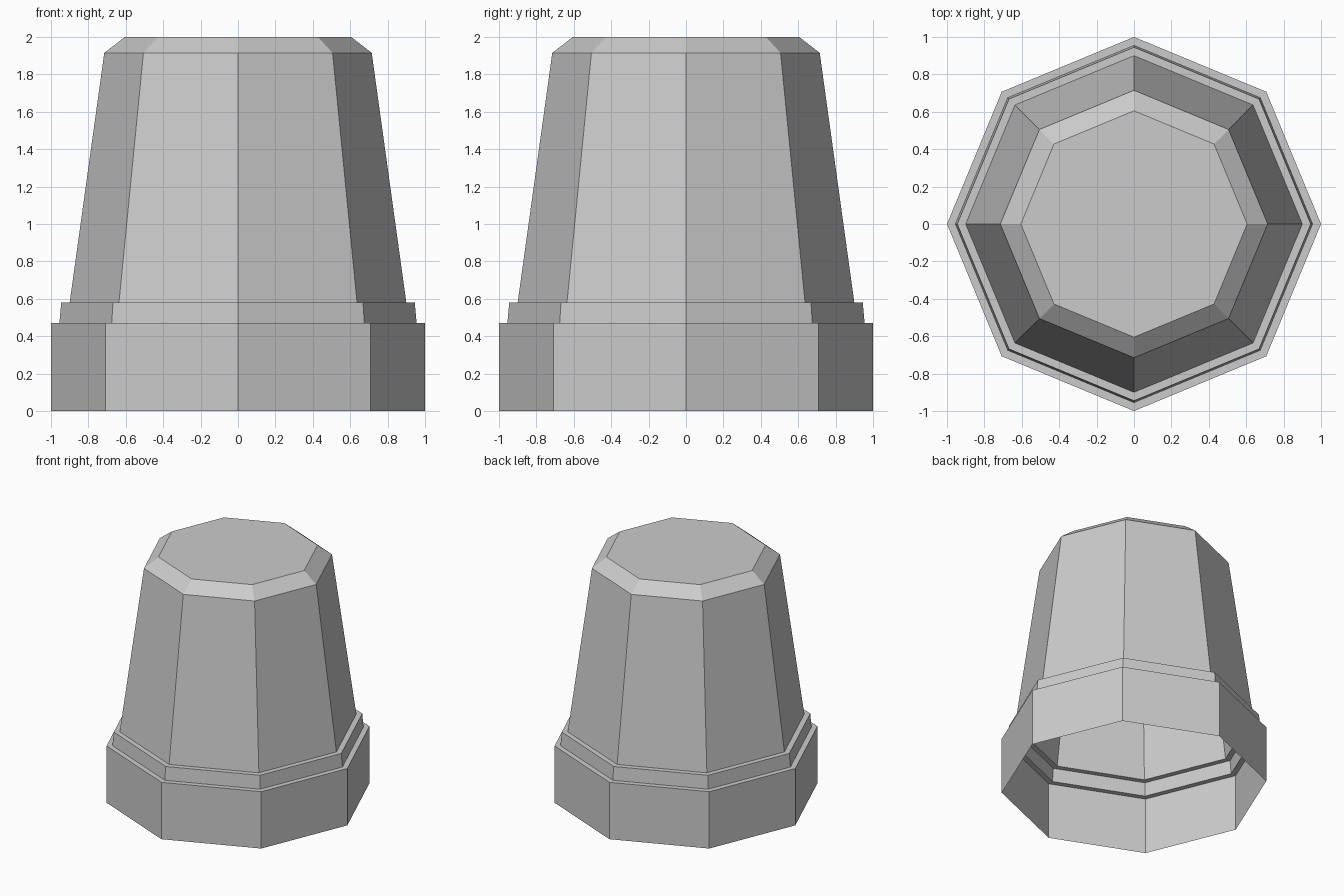
import bpy, bmesh
from math import cos, sin, tau

if "Cube" in bpy.data.objects:
    bpy.data.objects.remove(bpy.data.objects["Cube"])

SIDES = 8
# Outer profile (radius, height): plinth, step, tapered body, chamfer
PROFILE = [(1.0, 0.0), (1.0, 0.47), (0.955, 0.47), (0.945, 0.58),
           (0.90, 0.58), (0.715, 1.915), (0.605, 2.0)]

bm = bmesh.new()
rings = [[bm.verts.new((r * cos(tau * i / SIDES), r * sin(tau * i / SIDES), z))
          for i in range(SIDES)] for r, z in PROFILE]

# Side walls between neighbouring rings
for low, high in zip(rings, rings[1:]):
    for i in range(SIDES):
        j = (i + 1) % SIDES
        bm.faces.new((low[i], low[j], high[j], high[i]))

# Flat top; the underside stays open
bm.faces.new(rings[-1])

mesh = bpy.data.meshes.new("octagonal_pedestal")
bm.to_mesh(mesh)
bm.free()
pedestal = bpy.data.objects.new("octagonal_pedestal", mesh)
bpy.context.collection.objects.link(pedestal)
